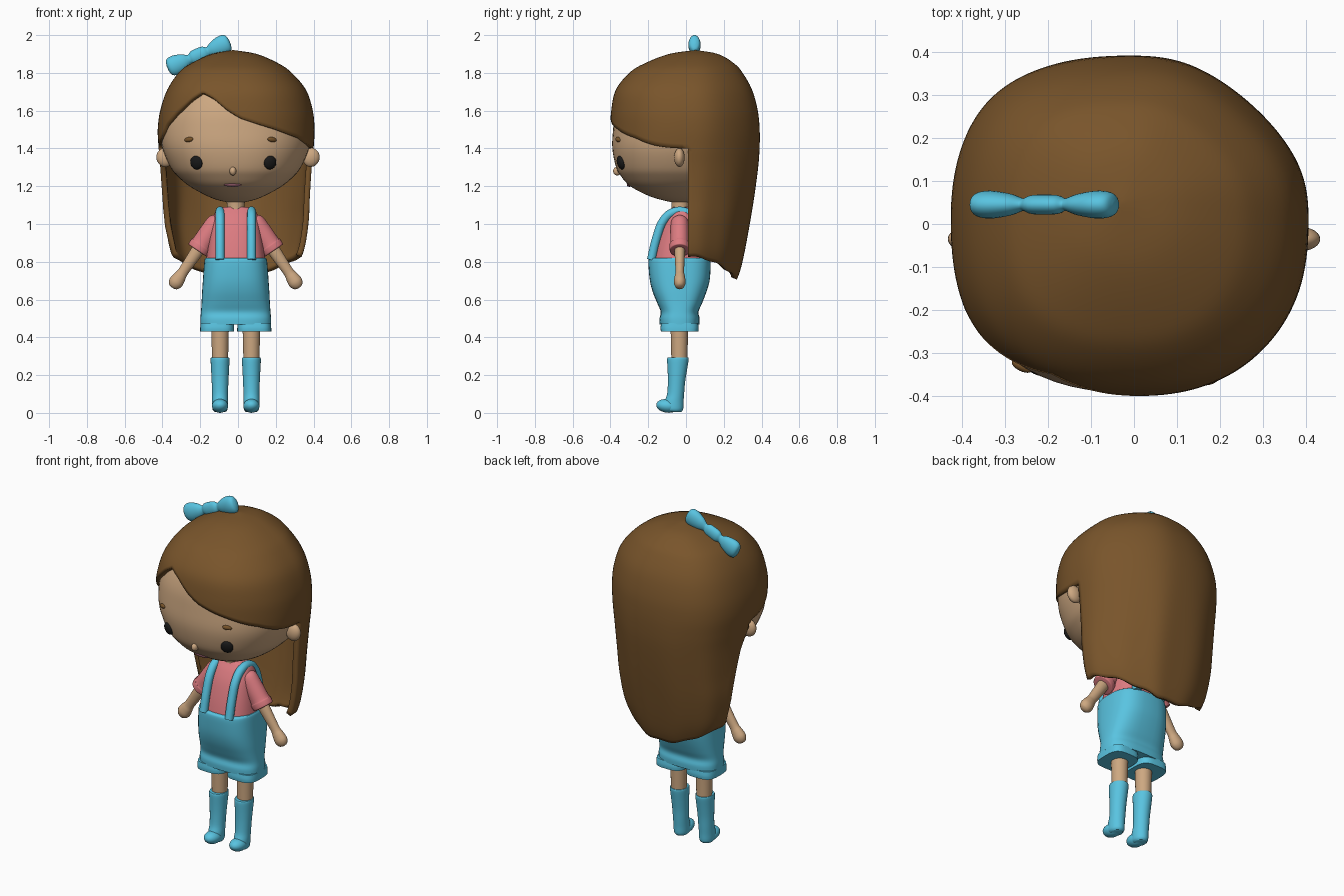
import bpy, bmesh, math

if "Cube" in bpy.data.objects:
    bpy.data.objects.remove(bpy.data.objects["Cube"])

CX = -0.012          # the figure sits slightly off the axis


def material(name, r, g, b):
    m = bpy.data.materials.new(name)
    m.diffuse_color = (r, g, b, 1)
    m.use_nodes = True
    m.node_tree.nodes["Principled BSDF"].inputs["Base Color"].default_value = m.diffuse_color
    return m


SKIN = material("skin", .61, .39, .22)
HAIR = material("hair_brown", .19, .09, .024)
BLUE = material("blue", .1, .55, .75)
PINK = material("pink", .72, .2, .22)
BLACK = material("black", .01, .01, .01)
LIP = material("lip", .22, .08, .11)


def spline(rows, u):
    """Smooth interpolation of table rows at fractional index u."""
    n = len(rows) - 1
    i = min(int(u), n - 1)
    t = u - i
    a, b, c, d = (rows[max(0, min(n, k))] for k in (i - 1, i, i + 1, i + 2))
    return [.5 * (2*q + (r-p)*t + (2*p-5*q+4*r-s)*t*t + (3*q-p-3*r+s)*t**3)
            for p, q, r, s in zip(a, b, c, d)]


def lookup(table, x):
    """Piecewise-linear lookup in (x, value) pairs."""
    for (x0, v0), (x1, v1) in zip(table, table[1:]):
        if x <= x1:
            return v0 + (v1 - v0) * max(0, (x - x0) / (x1 - x0))
    return table[-1][1]


def rounded(a, p):
    """Unit superellipse point."""
    c, s = math.cos(a), math.sin(a)
    return (math.copysign(abs(c) ** (2/p), c), math.copysign(abs(s) ** (2/p), s))


def finish(ob, mat, angle=45):
    ob.data.materials.append(mat)
    bpy.ops.object.select_all(action='DESELECT')
    bpy.context.view_layer.objects.active = ob
    ob.select_set(True)
    bpy.ops.object.shade_smooth_by_angle(angle=math.radians(angle))
    return ob


def grid(name, rings, bottom=True):
    """Skin closed rings; shorter rings continue only the first columns."""
    bm = bmesh.new()
    vs = [[bm.verts.new(p) for p in r] for r in rings]
    full = len(vs[0])
    for a, b in zip(vs, vs[1:]):
        n = len(b)
        for j in range(n if n == full else n - 1):
            k = (j + 1) % n
            bm.faces.new((a[j], b[j], b[k], a[k]))
    bm.faces.new(vs[0])
    if bottom:
        bm.faces.new(vs[-1][::-1])
        bmesh.ops.recalc_face_normals(bm, faces=bm.faces)
    me = bpy.data.meshes.new(name)
    bm.to_mesh(me)
    bm.free()
    ob = bpy.data.objects.new(name, me)
    bpy.context.collection.objects.link(ob)
    return ob


def loft(name, rows, mat, loc=(0, 0, 0), tilt=0, p=2, n=40, steps=4):
    """Rows are (z, half width x, front y, back y)."""
    rings = []
    for i in range((len(rows) - 1) * steps + 1):
        z, rx, y0, y1 = spline(rows, i / steps)
        ring = []
        for k in range(n):
            c, s = rounded(2 * math.pi * k / n, p)
            ring.append((rx * c, (y0 + y1) / 2 + (y1 - y0) / 2 * s, z))
        rings.append(ring)
    ob = grid(name, rings)
    ob.location = loc
    ob.rotation_euler = (0, tilt, 0)
    return finish(ob, mat)


def rod(name, prof, mat, loc, tilt=0, flat=1.0):
    """Loft around its own axis; prof is (z, radius)."""
    return loft(name, [(z, r, -r * flat, r * flat) for z, r in prof], mat, loc, tilt, n=24)


def ball(name, loc, size, mat, rot=(0, 0, 0)):
    bpy.ops.mesh.primitive_uv_sphere_add(segments=24, ring_count=14, location=loc, rotation=rot)
    ob = bpy.context.object
    ob.name = name
    ob.scale = size
    return finish(ob, mat, 60)


# head
head = [(1.113, .03, -.06, 0), (1.125, .09, -.12, .08), (1.15, .155, -.2, .15),
        (1.2, .245, -.295, .22), (1.25, .305, -.342, .27), (1.3, .345, -.37, .3),
        (1.4, .388, -.39, .33), (1.5, .398, -.386, .345), (1.6, .378, -.372, .34),
        (1.7, .32, -.33, .3), (1.8, .22, -.23, .22), (1.85, .06, -.06, .1)]
loft("head", head, SKIN, (CX, 0, 0), p=2.3, n=64)


def face_y(x, z):
    rx, f, b = (lookup([(r[0], r[k]) for r in head], z) for k in (1, 2, 3))
    return (f + b) / 2 - (b - f) / 2 * (1 - abs((x - CX) / rx) ** 2.3) ** (1 / 2.3)


# face
for side, s in (("left", -1), ("right", 1)):
    x = -.025 + s * .195
    ball(side + "_eye", (x, face_y(x, 1.325) - .004, 1.325), (.034, .018, .037), BLACK, (.25, 0, s * .35))
    x = -.04 + s * .22
    ball(side + "_eyebrow", (x, face_y(x, 1.447) - .003, 1.447), (.026, .012, .013), HAIR,
         (0, s * .15, s * .45))
    ball(side + "_ear", (s * .387, -.035, 1.352), (.045, .028, .05), SKIN, (0, s * .2, 0))
ball("nose", (-.027, face_y(-.027, 1.28) - .005, 1.28), (.018, .022, .023), SKIN)
ball("mouth", (-.027, face_y(-.027, 1.208) + .003, 1.208), (.048, .014, .011), LIP)

# hair: rows are (z, left x, right x, front y, back y, middle y)
hair = [(1.92, -.03, -.02, .045, .055, .05), (1.90, -.14, .1, -.09, .17, .04),
        (1.85, -.25, .215, -.22, .255, .03), (1.80, -.315, .285, -.3, .3, .02),
        (1.71, -.375, .36, -.372, .35, .01), (1.6, -.412, .396, -.396, .38, .01),
        (1.5, -.425, .405, -.4, .39, .01), (1.4, -.42, .4, -.4, .39, .01),
        (1.3, -.412, .39, -.39, .383, .01), (1.15, -.407, .38, -.39, .364, .01),
        (1.0, -.403, .372, -.39, .34, .01), (.85, -.375, .345, -.39, .312, .01),
        (.75, -.32, .29, -.39, .288, .01), (.68, -.27, .24, -.39, .26, .01)]
HAIRLINE = [(-.42, 1.42), (-.38, 1.52), (-.33, 1.585), (-.25, 1.66), (-.19, 1.70), (-.13, 1.665),
            (-.06, 1.605), (.01, 1.56), (.1, 1.53), (.2, 1.50), (.32, 1.455), (.4, 1.40)]


def hair_point(a, u):
    z, xl, xr, y0, y1, ym = spline(hair, u)
    d = math.sin(2 * a)
    back_p = 2.25 - (.37 if d > 0 else .25) * d
    c, s = rounded(a, back_p if math.sin(a) > 0 else 2.4 + .1 * d)
    w = 1 + .007 * math.sin(11 * a) * max(0, min(1, (1.5 - z) / .5))
    return ((xl + xr) / 2 + (xr - xl) / 2 * c * w,
            ym + s * w * ((y1 - ym) if s > 0 else (ym - y0)), z)


def hair_u(z):
    lo, hi = 0, len(hair) - 1
    for _ in range(30):
        mid = (lo + hi) / 2
        lo, hi = (mid, hi) if spline(hair, mid)[0] > z else (lo, mid)
    return lo


def cap_end(a):
    if math.sin(a) > -1e-6:
        return 1.40
    lo, hi = 1.38, 1.72
    for _ in range(20):
        z = (lo + hi) / 2
        lo, hi = (z, hi) if lookup(HAIRLINE, hair_point(a, hair_u(z))[0]) > z else (lo, z)
    return lo


def curtain_end(a):
    c = math.cos(a)
    z = .705 + (.12 if c > 0 else .14) * c * c + .004 * math.sin(13 * a)
    # on the left the hair is swept back behind the ear
    return max(z, lookup([(-.37, .7), (-.34, .9), (-.28, 1.05), (-.14, 1.26), (0, 1.38)], a - math.pi))


N = 144
angles = [2 * math.pi * k / N for k in range(N)]
ends = [hair_u(cap_end(a)) for a in angles]
rings = [[hair_point(a, e * i / 28) for a, e in zip(angles, ends)] for i in range(29)]
back = angles[:N // 2 + 1]                      # the long part hangs behind the ears
tails = [hair_u(curtain_end(a)) for a in back]
rings += [[hair_point(a, e + (t - e) * i / 24) for a, e, t in zip(back, ends, tails)]
          for i in range(1, 25)]
ob = grid("hair", rings, False)
mod = ob.modifiers.new("thickness", 'SOLIDIFY')
mod.thickness = .03
mod.offset = -1
finish(ob, HAIR, 50)

# hair bow
half = [(.05, .024), (.06, .026), (.085, .04), (.125, .051), (.155, .05), (.172, .038), (.179, .012)]
bow = [(-z, r) for z, r in reversed(half)] + [(-.028, .036), (.028, .036)] + half
rod("hair_bow", bow, BLUE, (-.208, .045, 1.894), math.atan2(.9, .38), .62)

# neck, shirt and shorts
rod("neck", [(1.04, .05), (1.09, .047), (1.15, .05)], SKIN, (CX, -.03, 0))
loft("shirt", [(.78, .16, -.185, .12), (.88, .148, -.165, .105), (.98, .132, -.135, .08),
               (1.04, .118, -.105, .055), (1.075, .1, -.08, .03), (1.09, .06, -.07, .015)],
     PINK, (CX, 0, 0), p=2.5)
loft("shorts", [(.468, .187, -.139, .071), (.5, .187, -.14, .072), (.535, .184, -.134, .066),
                (.58, .181, -.152, .085), (.64, .178, -.176, .108), (.7, .174, -.191, .125),
                (.77, .169, -.198, .13), (.81, .165, -.198, .128), (.82, .16, -.19, .12)],
     BLUE, (CX, 0, 0), p=2.8)

for side, s in (("left", -1), ("right", 1)):
    # shorts cuff
    loft(side + "_cuff", [(.43, .09, -.133, .065), (.45, .09, -.135, .067), (.475, .088, -.132, .064)],
         BLUE, (CX + s * .098, 0, 0), p=3.4)

    # shoulder strap over the front and back
    cu = bpy.data.curves.new(side + "_strap", 'CURVE')
    cu.dimensions = '3D'
    cu.bevel_depth = .024
    cu.bevel_resolution = 3
    cu.use_fill_caps = True
    pts = [(-.184, .81), (-.155, .93), (-.118, 1.02), (-.072, 1.06), (-.01, 1.066),
           (.045, 1.03), (.082, .95), (.11, .81)]
    sp = cu.splines.new('BEZIER')
    sp.bezier_points.add(len(pts) - 1)
    for bp, (y, z) in zip(sp.bezier_points, pts):
        bp.co = (CX + s * .083, y, z)
        bp.handle_left_type = bp.handle_right_type = 'AUTO'
    cu.resolution_u = 5
    ob = bpy.data.objects.new(side + "_strap", cu)
    bpy.context.collection.objects.link(ob)
    bpy.ops.object.select_all(action='DESELECT')
    bpy.context.view_layer.objects.active = ob
    ob.select_set(True)
    bpy.ops.object.convert(target='MESH')
    finish(bpy.context.object, BLUE)

    # sleeve, arm with hand
    tilt = s * math.atan2(.55, -.81)
    origin = (CX + s * .09, -.033, 1.025)
    rod(side + "_sleeve", [(-.01, .025), (.015, .05), (.08, .055), (.16, .056), (.165, .061),
                           (.195, .06), (.2, .054)], PINK, origin, tilt, .9)
    rod(side + "_arm", [(.1, .034), (.2, .034), (.28, .03), (.34, .028), (.37, .034),
                        (.405, .038), (.43, .026), (.438, .008)], SKIN, origin, tilt, .82)

    # leg and boot
    x = CX + s * .083
    rod(side + "_leg", [(.25, .042), (.35, .044), (.5, .048)], SKIN, (x, -.035, 0))
    loft(side + "_boot", [(.006, .03, -.095, -.025), (.02, .04, -.115, -.015), (.06, .042, -.113, -.013),
                          (.1, .042, -.1, -.01), (.16, .044, -.096, -.005), (.22, .047, -.097, .004),
                          (.28, .05, -.1, .014), (.292, .048, -.097, .012)], BLUE, (x, 0, 0))
    ball(side + "_boot_toe", (x, -.098, .037), (.043, .06, .036), BLUE, (-.12, 0, 0))
